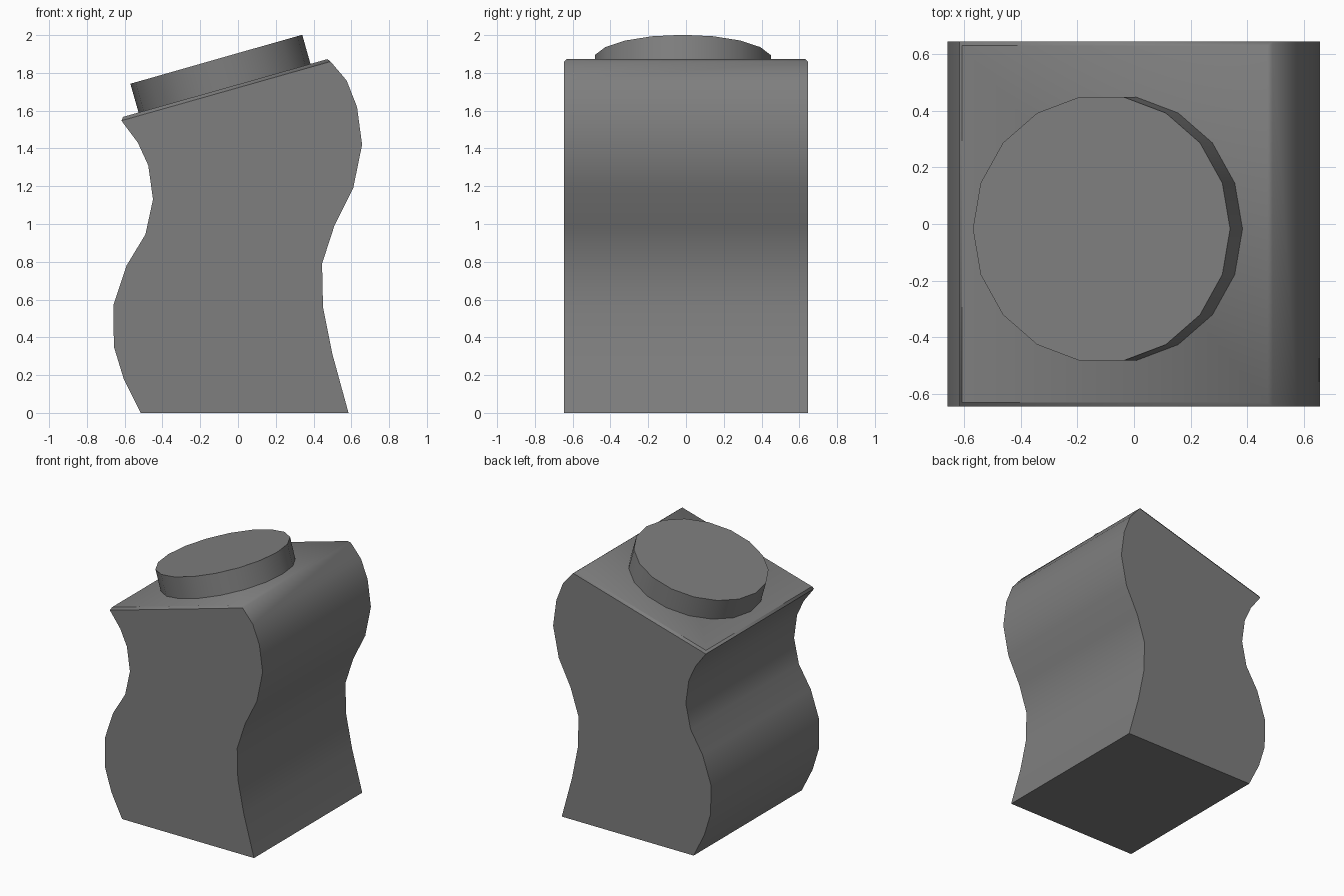
import bpy, bmesh, math
from mathutils import Matrix, Vector

cube = bpy.data.objects.get("Cube")
if cube:
    bpy.data.objects.remove(cube, do_unlink=True)

grey = bpy.data.materials.new("mid grey")
grey.use_nodes = True
colour = (0.21, 0.21, 0.21, 1)
grey.diffuse_color = colour
grey.node_tree.nodes["Principled BSDF"].inputs["Base Color"].default_value = colour

HALF_DEPTH = 0.645
TILT = math.atan2(0.315, 1.105)
UP = Vector((-math.sin(TILT), 0, math.cos(TILT)))


def finish(bm, name):
    bmesh.ops.recalc_face_normals(bm, faces=bm.faces)
    for f in bm.faces:
        f.smooth = True
    mesh = bpy.data.meshes.new(name)
    bm.to_mesh(mesh)
    bm.free()
    mesh.materials.append(grey)
    obj = bpy.data.objects.new(name, mesh)
    bpy.context.collection.objects.link(obj)
    return obj


# Wavy side outlines (x, z), bottom to top
right_side = [(.585, 0), (.5, .31), (.45, .56), (.445, .79), (.51, .99), (.61, 1.19),
              (.657, 1.42), (.63, 1.62), (.575, 1.76), (.49, 1.86)]
left_side = [(-.515, 0), (-.605, .18), (-.657, .35), (-.66, .57), (-.59, .78), (-.49, .945),
             (-.45, 1.13), (-.475, 1.31), (-.53, 1.43), (-.617, 1.547)]

# Body: outline extruded front to back
bm = bmesh.new()
outline = right_side + left_side[::-1]
front = bm.faces.new([bm.verts.new((x, -HALF_DEPTH, z)) for x, z in outline])
grown = bmesh.ops.extrude_face_region(bm, geom=[front], use_keep_orig=True)
bmesh.ops.translate(bm, vec=(0, 2 * HALF_DEPTH, 0),
                    verts=[v for v in grown["geom"] if isinstance(v, bmesh.types.BMVert)])
bmesh.ops.recalc_face_normals(bm, faces=bm.faces)

# Sharp edges around the flat ends, the base and the left rim
for e in bm.edges:
    a, b = e.verts
    along_y = abs(a.co.y - b.co.y) > 0.1
    left_rim = a.co.x < 0 and a.co.z > 1.5
    e.smooth = along_y and a.co.z > 0.01 and not left_rim

# Slanted top with a narrow chamfer
top = max(bm.faces, key=lambda f: f.normal.dot(UP))
bmesh.ops.inset_region(bm, faces=[top], thickness=0.019, depth=0.017)
finish(bm, "wavy_body")

# Tilted round lid
LID_HEIGHT = 0.17
bm = bmesh.new()
bmesh.ops.create_cone(bm, cap_ends=True, segments=18, radius1=0.473, radius2=0.473,
                      depth=LID_HEIGHT,
                      matrix=Matrix.Rotation(math.radians(90), 4, "Z"))
for e in bm.edges:
    e.smooth = abs(e.verts[0].co.z - e.verts[1].co.z) > 0.01
lid = finish(bm, "round_lid")
lid.rotation_euler = (0, -TILT, 0)
lid.location = Vector((-0.115, -0.017, 1.872)) - UP * LID_HEIGHT / 2
